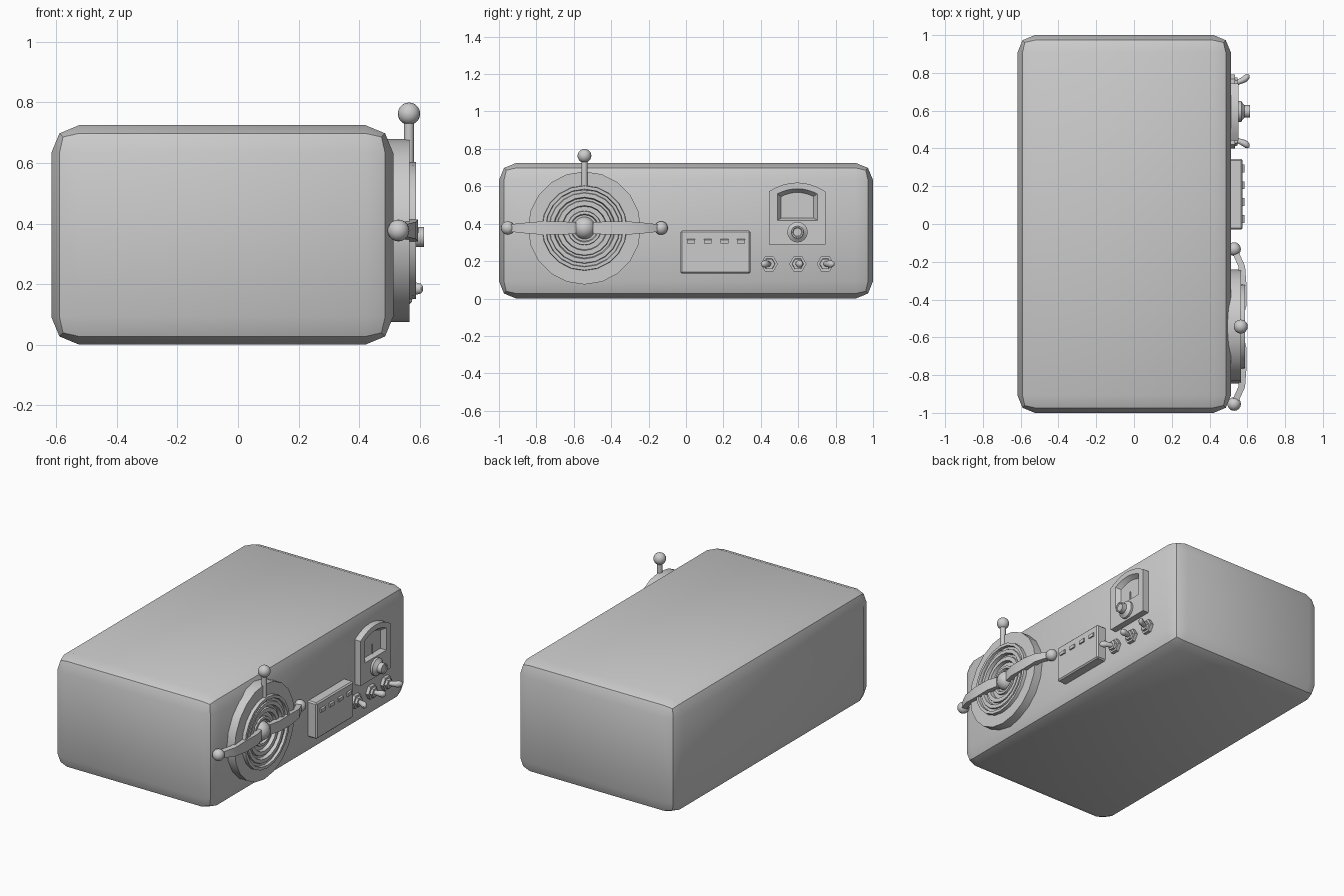
import bpy, bmesh, math
from mathutils import Vector

if "Cube" in bpy.data.objects:
    bpy.data.objects.remove(bpy.data.objects["Cube"])

DY, DZ = -0.543, 0.377      # dial centre on the panel


def finish(name, bm, angle=35):
    bmesh.ops.recalc_face_normals(bm, faces=bm.faces)
    me = bpy.data.meshes.new(name)
    bm.to_mesh(me)
    bm.free()
    ob = bpy.data.objects.new(name, me)
    bpy.context.collection.objects.link(ob)
    bpy.ops.object.select_all(action='DESELECT')
    bpy.context.view_layer.objects.active = ob
    ob.select_set(True)
    bpy.ops.object.shade_smooth_by_angle(angle=math.radians(angle))
    return ob


def loft(name, loops, angle=35):
    """Skin closed loops of equal length and cap both ends."""
    bm = bmesh.new()
    rings = [[bm.verts.new(p) for p in lp] for lp in loops]
    n = len(rings[0])
    for a, b in zip(rings, rings[1:]):
        for i in range(n):
            j = (i + 1) % n
            bm.faces.new((a[i], a[j], b[j], b[i]))
    bm.faces.new(rings[0])
    bm.faces.new(rings[-1])
    return finish(name, bm, angle)


def turned(name, y, z, profile, sides, angle=35, phase=0.0):
    """Lathe an (x, radius) profile about an axis along x."""
    angs = [phase + math.tau * i / sides for i in range(sides)]
    return loft(name, [[(x, y + r * math.cos(a), z + r * math.sin(a)) for a in angs]
                       for x, r in profile], angle)


def ball(name, x, y, z, r):
    bm = bmesh.new()
    bmesh.ops.create_uvsphere(bm, u_segments=16, v_segments=10, radius=r)
    bmesh.ops.translate(bm, vec=(x, y, z), verts=bm.verts)
    return finish(name, bm, 60)


def box(name, lo, hi, bevel, segs, angle=35):
    bm = bmesh.new()
    bmesh.ops.create_cube(bm, size=1)
    lo, hi = Vector(lo), Vector(hi)
    bmesh.ops.scale(bm, vec=hi - lo, verts=bm.verts)
    bmesh.ops.translate(bm, vec=(lo + hi) / 2, verts=bm.verts)
    if bevel:
        bmesh.ops.bevel(bm, geom=bm.edges[:], offset=bevel, segments=segs,
                        profile=0.5, affect='EDGES')
    return finish(name, bm, angle)


# Main cabinet
box("cabinet", (-0.617, -1, 0), (0.513, 1, 0.725), 0.092, 2, 40)

# Stepped round dial
turned("dial", DY, DZ, [
    (0.46, 0.302), (0.567, 0.302), (0.567, 0.228), (0.588, 0.226), (0.588, 0.208),
    (0.572, 0.205), (0.572, 0.190), (0.580, 0.187), (0.580, 0.165), (0.558, 0.160),
    (0.558, 0.148), (0.570, 0.145), (0.570, 0.120), (0.548, 0.116), (0.548, 0.092),
    (0.560, 0.090), (0.560, 0.075), (0.545, 0.070)], 20)
ball("dial_hub", 0.537, DY, DZ, 0.060)

# Side arms reaching over the dial: (distance, x, half height)
ARM = [(0.405, 0.530, 0.018), (0.375, 0.545, 0.022), (0.320, 0.570, 0.028),
       (0.225, 0.577, 0.036), (0.110, 0.577, 0.034), (0.045, 0.560, 0.032)]
for side, s in (("left", -1), ("right", 1)):
    loft(side + "_arm", [[(x + t * 0.018, DY + s * d, DZ + v * h)
                          for t, v in ((-1, -1), (1, -1), (1, 1), (-1, 1))]
                         for d, x, h in ARM])
    ball(side + "_arm_ball", 0.530, DY + s * 0.410, DZ, 0.036)

# Upright post with ball
loft("upper_post", [[(0.565 + 0.017 * math.cos(a), DY + 0.017 * math.sin(a), z)
                     for a in (math.tau * i / 12 for i in range(12))]
                    for z in (0.575, 0.75)])
ball("upper_post_ball", 0.565, DY, 0.763, 0.037)

# Button box
box("button_box", (0.49, -0.03, 0.133), (0.575, 0.345, 0.363), 0.008, 1)
for i in range(4):
    y = 0.027 + i * 0.089
    w = 0.021
    loft(f"button_{i + 1}", [[(x, y - w, 0.293), (x, y + w, 0.293),
                             (x, y + w, top), (x, y - w, top)]
                            for x, top in ((0.57, 0.322), (0.584, 0.314))])


# Gauge plate with arched top and recessed window
def arch(x, y0, y1, z0, z1, rise, n=8):
    pts = [(x, y0, z0), (x, y1, z0)]
    for i in range(n + 1):
        t = 1 - 2 * i / n
        pts.append((x, (y0 + y1) / 2 + t * (y1 - y0) / 2, z1 + rise * (1 - t * t)))
    return pts


plate = (0.443, 0.745, 0.288, 0.573, 0.047)
loft("gauge_plate", [arch(0.49, *plate), arch(0.554, *plate),
                     arch(0.554, 0.488, 0.702, 0.418, 0.560, 0.027),
                     arch(0.526, 0.508, 0.682, 0.430, 0.545, 0.022)])
loft("gauge_needle", [[(x, 0.592, 0.43), (x, 0.600, 0.43), (x, 0.598, 0.49), (x, 0.594, 0.49)]
                      for x in (0.522, 0.532)])
turned("gauge_knob", 0.596, 0.355, [
    (0.54, 0.055), (0.568, 0.055), (0.576, 0.042), (0.585, 0.033), (0.615, 0.033),
    (0.615, 0.026), (0.611, 0.022)], 16)

# Toggle switches with hexagonal nuts and tilted levers
for i, (y, lean) in enumerate(((0.445, -0.030), (0.598, 0.012), (0.745, 0.036))):
    z = 0.185
    turned(f"switch_nut_{i + 1}", y, z, [(0.50, 0.046), (0.534, 0.046), (0.534, 0.032),
                                        (0.548, 0.030)], 6)
    LEVER = [(0.54, 0.0, 0.014), (0.565, 0.35, 0.016), (0.590, 0.70, 0.021),
             (0.604, 0.92, 0.017), (0.612, 1.0, 0.007)]
    loft(f"switch_lever_{i + 1}", [[(x, y + lean * f + r * math.cos(a), z + r * math.sin(a))
                                   for a in (math.tau * k / 10 for k in range(10))]
                                  for x, f, r in LEVER], 50)
